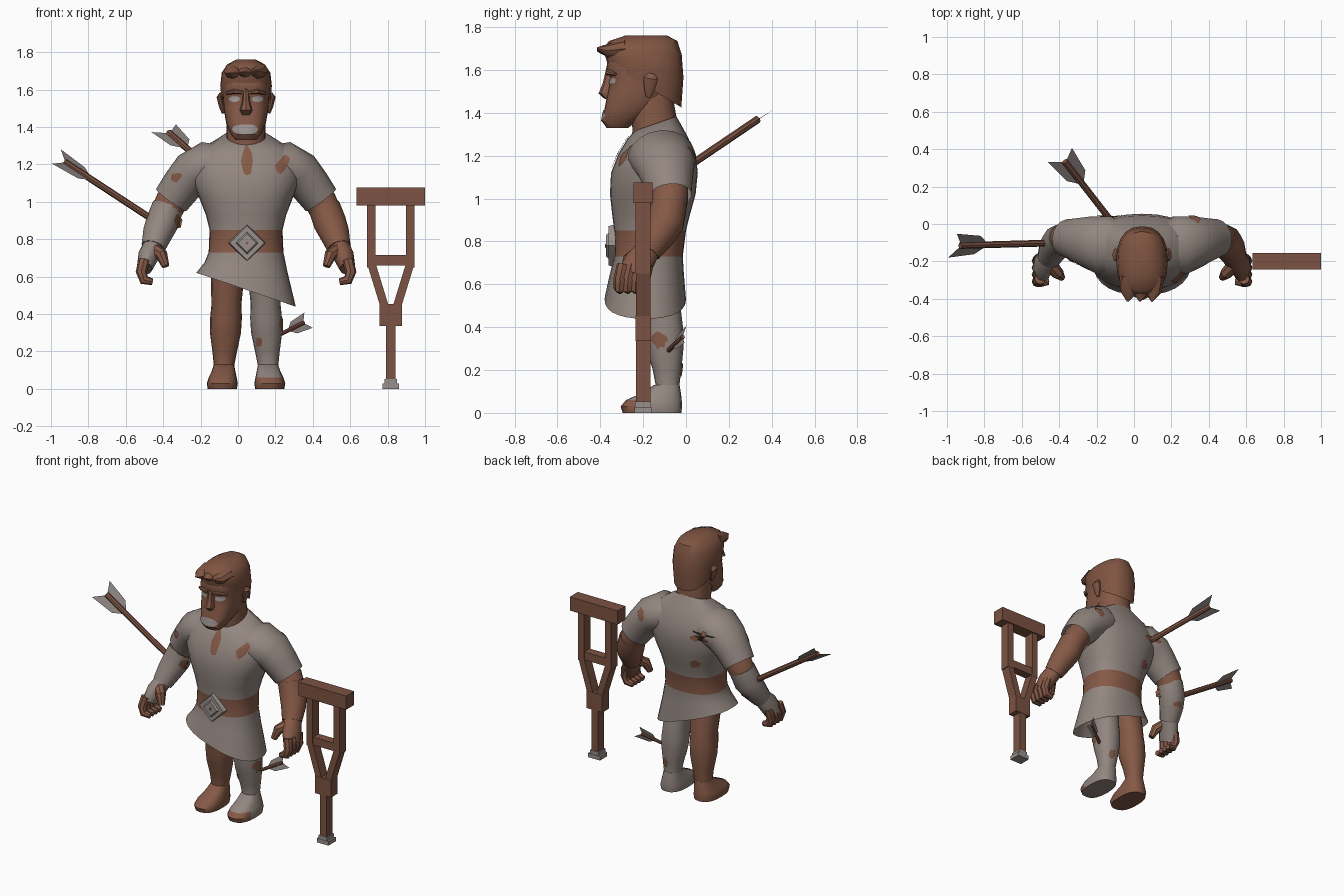
import bpy, bmesh, math, random
from mathutils import Vector
from mathutils.bvhtree import BVHTree

random.seed(4)
if "Cube" in bpy.data.objects:
    bpy.data.objects.remove(bpy.data.objects["Cube"])

BODY_X = 0.043          # the figure stands a little off the centre
parts = []


def material(name, rgb):
    m = bpy.data.materials.new(name)
    m.use_nodes = True
    m.diffuse_color = (*rgb, 1)
    m.node_tree.nodes["Principled BSDF"].inputs["Base Color"].default_value = (*rgb, 1)
    return m


SKIN = material("skin_brown", (0.235, 0.1, 0.062))
HAIR = material("hair_brown", (0.215, 0.09, 0.054))
WOOD = material("wood_brown", (0.2, 0.085, 0.055))
CLOTH = material("cloth_grey", (0.29, 0.24, 0.215))
FEATHER = material("feather_grey", (0.25, 0.22, 0.21))
METAL = material("metal_grey", (0.32, 0.28, 0.26))
PALE = material("pale_grey", (0.33, 0.3, 0.29))


def finish(name, bm, mat):
    bmesh.ops.recalc_face_normals(bm, faces=bm.faces)
    mesh = bpy.data.meshes.new(name)
    bm.to_mesh(mesh)
    bm.free()
    mesh.materials.append(mat)
    ob = bpy.data.objects.new(name, mesh)
    ob.location.x = BODY_X
    bpy.context.collection.objects.link(ob)
    parts.append(ob)
    return ob


def bridge(bm, loops):
    n = len(loops[0])
    for a, b in zip(loops, loops[1:]):
        for i in range(n):
            j = (i + 1) % n
            bm.faces.new((a[i], a[j], b[j], b[i]))


def skin(name, rings, mat, caps):
    """Bridge a list of point rings into one surface."""
    bm = bmesh.new()
    loops = [[bm.verts.new(p) for p in ring] for ring in rings]
    bridge(bm, loops)
    for cap, loop in zip(caps, (loops[0], loops[-1])):
        if cap:
            bm.faces.new(loop)
    return finish(name, bm, mat)


def oval(n, power=1.0, phase=0.0):
    for i in range(n):
        a = phase + math.tau * i / n
        c, s = math.cos(a), math.sin(a)
        yield math.copysign(abs(c) ** power, c), math.copysign(abs(s) ** power, s)


def stack(name, rows, mat, n=20, power=0.85, side=1, caps=(True, True)):
    """Rows: height, centre x, half width, front y, back y, tilt in x, tilt in y."""
    rings = []
    for z, x, hw, y0, y1, *tilt in rows:
        tx, ty = tilt or (0, 0)
        ring = []
        for c, s in oval(n, power):
            dx, dy = hw * c, (y1 - y0) / 2 * s
            ring.append((side * x + dx, (y0 + y1) / 2 + dy, z + tx * dx + ty * dy))
        rings.append(ring)
    return skin(name, rings, mat, caps)


def tube(name, points, radii, mat, n=12, side=1, phase=0.0, caps=(True, True)):
    pts = [Vector((p[0] * side, p[1], p[2])) for p in points]
    rings = []
    for i, p in enumerate(pts):
        t = (pts[min(i + 1, len(pts) - 1)] - pts[max(i - 1, 0)]).normalized()
        ref = Vector((0, 0, 1)) if abs(t.y) > 0.9 else Vector((0, 1, 0))
        u = t.cross(ref).normalized()
        v = t.cross(u)
        r = radii[i] if isinstance(radii[i], tuple) else (radii[i], radii[i])
        rings.append([p + u * c * r[0] + v * s * r[1] for c, s in oval(n, 1, phase)])
    return skin(name, rings, mat, caps)


def patch(name, targets, origin, aim, ru, rv, angle, mat, rough=0.2):
    """Thin ragged plate laid on the targets' outer surface along the aim direction."""
    trees = [BVHTree.FromPolygons([v.co for v in t.data.vertices],
                                  [p.vertices for p in t.data.polygons]) for t in targets]
    aim, o = Vector(aim).normalized(), Vector(origin)
    u = aim.cross(Vector((0, 0, 1))).normalized()
    v = u.cross(aim)

    def cast(p):
        hits = [t.ray_cast(p - aim * 2, aim)[0] for t in trees]
        return min((h for h in hits if h), key=lambda h: h.dot(aim), default=None)

    base = cast(o) or o

    def place(a, b):
        ca, sa = math.cos(angle), math.sin(angle)
        p = o + u * (a * ca - b * sa) + v * (a * sa + b * ca)
        hit = cast(p)
        if hit is None or (hit - base).length > 0.15:
            hit = p + aim * (base - p).dot(aim)
        return hit - aim * 0.006

    bm = bmesh.new()
    wobble = [1 + random.uniform(-rough, rough) for _ in range(14)]
    loops = [[bm.verts.new(place(ru * f * w * c, rv * f * w * s))
              for (c, s), w in zip(oval(14), wobble)] for f in (0.35, 0.7, 1)]
    bm.faces.new(loops[0])
    bridge(bm, loops)
    ob = finish(name, bm, mat)
    if ob.data.polygons[0].normal.dot(aim) > 0:
        ob.data.flip_normals()


# Tunic with slanted hem and collar, belt band coloured by height
tunic = stack("tunic", [
    (0.53, 0, 0.266, -0.38, 0.0, -0.34, 0), (0.65, 0, 0.222, -0.355, -0.01, -0.12, 0),
    (0.73, 0, 0.2, -0.335, -0.015), (0.85, 0, 0.195, -0.335, 0.0),
    (0.93, 0, 0.215, -0.345, 0.02), (1.02, 0, 0.25, -0.355, 0.045),
    (1.12, 0, 0.29, -0.35, 0.055), (1.21, 0, 0.29, -0.315, 0.045),
    (1.29, 0, 0.23, -0.275, 0.0, 0, 0.1), (1.35, 0, 0.12, -0.24, -0.045, 0, 0.35)],
    CLOTH, 28, caps=(False, True))
tunic.data.materials.append(SKIN)
for f in tunic.data.polygons:
    if 0.73 < f.center.z < 0.85:
        f.material_index = 1

# Buckle
for label, r1, r2, y, mat in (("buckle_rim", 0.1, 0.092, -0.35, METAL),
                              ("buckle_plate", 0.076, 0.05, -0.362, METAL),
                              ("buckle_stud", 0.013, 0.009, -0.368, SKIN)):
    tube(label, ((0.005, y + 0.02, 0.78), (0.005, y - 0.011, 0.78)), (r1, r2), mat, 4)

# Neck, head and face
stack("neck", [(1.2, 0, 0.115, -0.255, -0.03), (1.33, 0, 0.105, -0.25, -0.035),
               (1.44, 0, 0.105, -0.27, -0.055), (1.56, 0, 0.1, -0.27, -0.045)], SKIN, 16)
head = stack("head", [
    (1.33, 0, 0.055, -0.37, -0.27), (1.36, 0, 0.08, -0.392, -0.23), (1.42, 0, 0.106, -0.38, -0.14),
    (1.5, 0, 0.12, -0.365, -0.07), (1.56, 0, 0.124, -0.352, -0.045),
    (1.6, 0, 0.126, -0.372, -0.04), (1.66, 0, 0.124, -0.365, -0.04),
    (1.72, 0, 0.1, -0.33, -0.06)], SKIN, 24, 0.75)
stack("nose", [(1.465, 0, 0.026, -0.38, -0.32), (1.49, 0, 0.034, -0.408, -0.32),
               (1.54, 0, 0.02, -0.388, -0.32), (1.61, 0, 0.014, -0.372, -0.32)], SKIN, 8)
patch("mouth", [head], (0, 0, 1.388), (0, 1, 0), 0.07, 0.03, 0, PALE, 0.12)
for s in (1, -1):
    patch("eye", [head], (s * 0.062, 0, 1.55), (0, 1, 0), 0.03, 0.017, 0, PALE, 0.05)
    tube("brow", ((0.02, -0.365, 1.585), (0.06, -0.365, 1.59), (0.105, -0.33, 1.58)),
         (0.01, 0.013, 0.008), SKIN, 6, s)
    tube("ear", ((0.12, -0.175, 1.475), (0.13, -0.17, 1.51), (0.142, -0.165, 1.56), (0.132, -0.16, 1.58)),
         ((0.01, 0.012), (0.015, 0.026), (0.016, 0.036), (0.01, 0.018)), SKIN, 10, s)

# Hair cap with an overhanging fringe
stack("hair", [
    (1.53, 0, 0.129, -0.368, -0.022, 0, -0.6), (1.62, 0, 0.138, -0.38, -0.012, 0, -0.3),
    (1.69, 0, 0.13, -0.38, -0.02, 0, -0.1), (1.735, 0, 0.1, -0.36, -0.04),
    (1.762, 0, 0.05, -0.28, -0.09)], HAIR, 20, caps=(False, True))
for i in range(3):
    x = -0.065 + 0.065 * i
    tube("fringe", ((x, -0.28, 1.7), (x - 0.006, -0.365, 1.69), (x - 0.012, -0.415, 1.69 + 0.006 * i)),
         ((0.056, 0.045), (0.045, 0.032), 0.004), HAIR, 8)

# Arms, sleeves and hands; the right forearm is bandaged
arms, sleeves = {}, {}
for s in (1, -1):
    side = "left" if s > 0 else "right"
    sleeves[s] = tube(side + "_sleeve", (
        (0.07, -0.14, 1.215), (0.2, -0.115, 1.195), (0.29, -0.095, 1.15), (0.345, -0.085, 1.085), (0.4, -0.075, 1.01)),
        ((0.08, 0.12), (0.13, 0.16), (0.12, 0.138), (0.108, 0.118), (0.1, 0.102)),
        CLOTH, 18, s, caps=(True, False))
    tube(side + "_upper_arm", ((0.31, -0.07, 1.12), (0.4, -0.075, 1.0), (0.44, -0.085, 0.92)),
         (0.08, 0.086, 0.08), SKIN, 14, s)
    wrap = CLOTH if s < 0 else SKIN
    arms[s] = tube(side + "_forearm", (
        (0.417, -0.078, 0.975), (0.448, -0.095, 0.89), (0.473, -0.13, 0.83), (0.497, -0.18, 0.755)),
        (0.085, 0.088, 0.08, 0.064), wrap, 14, s)
    tube(side + "_palm", ((0.493, -0.17, 0.77), (0.522, -0.215, 0.71), (0.543, -0.25, 0.645)),
         ((0.056, 0.056), (0.056, 0.07), (0.042, 0.07)), wrap, 12, s)
    for i in range(4):
        y = -0.308 + 0.037 * i
        tube(side + "_finger", ((0.545, y + 0.015, 0.69), (0.56, y, 0.625), (0.545, y - 0.003, 0.582), (0.5, y, 0.572)),
             (0.03, 0.03, 0.027, 0.018), SKIN, 8, s)
    tube(side + "_thumb", ((0.495, -0.21, 0.745), (0.45, -0.265, 0.715), (0.43, -0.285, 0.655)),
         (0.038, 0.033, 0.02), SKIN, 8, s)

# Legs and feet; the left one is bandaged with bare toes
legs = {}
for s in (1, -1):
    side = "left" if s > 0 else "right"
    wrap = CLOTH if s > 0 else SKIN
    legs[s] = stack(side + "_leg", [
        (0.05, 0.12, 0.056, -0.15, -0.03), (0.12, 0.118, 0.054, -0.14, -0.032),
        (0.2, 0.114, 0.066, -0.155, -0.022), (0.3, 0.11, 0.083, -0.185, -0.012),
        (0.38, 0.107, 0.085, -0.2, -0.012), (0.45, 0.105, 0.08, -0.205, -0.02),
        (0.58, 0.1, 0.088, -0.24, -0.035), (0.7, 0.09, 0.085, -0.25, -0.065)], wrap, 16, 0.9, s)
    foot = stack(side + "_foot", [
        (0, 0.127, 0.078, -0.295, -0.022), (0.03, 0.127, 0.083, -0.305, -0.018),
        (0.06, 0.125, 0.075, -0.28, -0.02), (0.095, 0.12, 0.063, -0.2, -0.024),
        (0.13, 0.118, 0.054, -0.15, -0.03)], wrap, 20, 0.8, s)
    foot.data.materials.append(SKIN)
    for f in foot.data.polygons:
        if f.center.y < -0.2 and f.center.z < 0.055:
            f.material_index = 1

# Torn holes in tunic, sleeves and bandages
front, back = (0, 1, 0), (0, -1, 0)
shirt = [tunic, *sleeves.values()]
patch("collar_tear", shirt, (0.005, 0, 1.22), front, 0.031, 0.08, 0, SKIN, 0.12)
patch("chest_tear", shirt, (0.195, 0, 1.2), front, 0.028, 0.058, -0.6, SKIN)
patch("back_tear", shirt, (-0.18, 0, 1.165), back, 0.055, 0.022, 0.2, HAIR, 0.5)
patch("low_back_tear", shirt, (-0.12, 0, 0.96), back, 0.035, 0.03, 0, SKIN)
patch("sleeve_tear", shirt, (-0.375, 0, 1.13), front, 0.033, 0.024, 0.5, SKIN)
patch("sleeve_back_tear", shirt, (0.28, 0, 1.19), (0, -1, -0.4), 0.026, 0.046, 0.3, SKIN)
patch("forearm_tear", [arms[-1]], (-0.385, 0, 0.9), (-0.15, 1, 0), 0.022, 0.04, 0, SKIN)
patch("wrist_tear", [arms[-1]], (-0.46, 0, 0.81), back, 0.03, 0.016, 0, SKIN)
patch("shin_tear", [legs[1]], (0.07, 0, 0.25), front, 0.016, 0.025, 0, SKIN)
patch("calf_tear", [legs[1]], (0, -0.125, 0.34), (-1, 0, 0), 0.035, 0.04, 0, SKIN)
patch("heel_tear", [legs[1]], (0.13, 0, 0.2), back, 0.022, 0.032, 0, SKIN)


# Arrows with a pair of swept vanes spread along the given direction
def arrow(name, start, end, spread, size):
    a, b = Vector(start), Vector(end)
    tube(name + "_shaft", (a, b), (0.018 * size,) * 2, WOOD, 8)
    t = (b - a).normalized()
    out = Vector(spread)
    out = (out - t * out.dot(t)).normalized()
    bm = bmesh.new()
    for k in (1, -1):
        bm.faces.new([bm.verts.new(b + (t * p + out * q * k) * size) for p, q in
                      ((-0.17, 0.01), (-0.11, 0.06), (0.05, 0.078), (0, 0.01))])
    finish(name + "_fletching", bm, FEATHER)


arrow("arm_arrow", (-0.43, -0.1, 0.86), (-0.972, -0.115, 1.215), (0.06, 0.13, 0.07), 1)
arrow("back_arrow", (-0.16, 0.01, 1.15), (-0.413, 0.335, 1.37), (0.14, 0.08, 0.045), 1)
arrow("leg_arrow", (0.15, -0.1, 0.275), (0.31, -0.015, 0.355), (0.05, 0, -0.06), 0.6)

# Crutch
crutch_x, crutch_y = 0.774, -0.2


def post(name, x0, z0, x1, z1, w, d=0.07, mat=WOOD):
    k = math.sqrt(0.5)
    ends = ((crutch_x + x0, crutch_y, z0), (crutch_x + x1, crutch_y, z1))
    tube(name, ends, [(w * k, d * k)] * 2, mat, 4, 1, math.pi / 4)


post("crutch_top", -0.183, 1.028, 0.183, 1.028, 0.095, 0.088)
post("crutch_grip", -0.11, 0.688, 0.11, 0.688, 0.055, 0.06)
for s in (1, -1):
    post("crutch_upright", s * 0.104, 0.65, s * 0.104, 0.99, 0.046)
    post("crutch_brace", s * 0.104, 0.67, s * 0.03, 0.43, 0.044, 0.068)
post("crutch_joint", 0, 0.335, 0, 0.455, 0.12, 0.072)
post("crutch_shaft", 0, 0.03, 0, 0.35, 0.05, 0.068)
post("crutch_foot", 0, 0, 0, 0.028, 0.09, 0.08, METAL)
post("crutch_ferrule", 0, 0.02, 0, 0.052, 0.066, 0.074, METAL)

# Smooth the rounded surfaces, keep hard edges
bpy.ops.object.select_all(action="DESELECT")
for ob in parts:
    ob.select_set(True)
bpy.context.view_layer.objects.active = parts[0]
bpy.ops.object.shade_smooth_by_angle(angle=math.radians(40))
